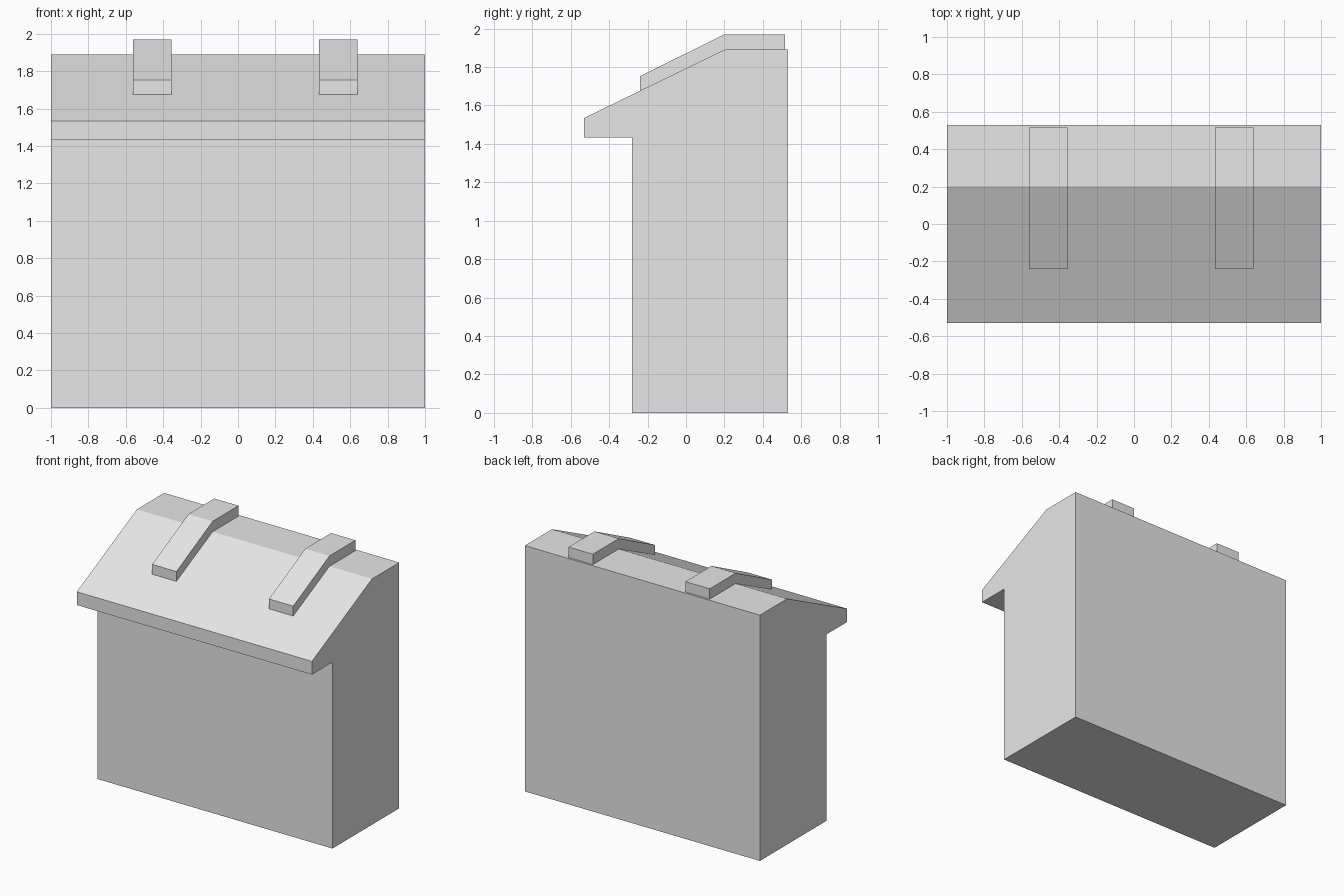
import bpy, bmesh

if "Cube" in bpy.data.objects:
    bpy.data.objects.remove(bpy.data.objects["Cube"])

grey = bpy.data.materials.new("plain_grey")
grey.diffuse_color = (0.8, 0.8, 0.8, 1)
grey.use_nodes = True
grey.node_tree.nodes["Principled BSDF"].inputs["Base Color"].default_value = grey.diffuse_color


def extrude_profile(name, profile, x0, x1):
    """Extrude a side profile of (y, z) points from x0 to x1."""
    bm = bmesh.new()
    face = bm.faces.new([bm.verts.new((x0, y, z)) for y, z in profile])
    res = bmesh.ops.extrude_face_region(bm, geom=[face])
    verts = [v for v in res["geom"] if isinstance(v, bmesh.types.BMVert)]
    bmesh.ops.translate(bm, vec=(x1 - x0, 0, 0), verts=verts)
    bmesh.ops.recalc_face_normals(bm, faces=bm.faces[:])
    mesh = bpy.data.meshes.new(name)
    bm.to_mesh(mesh)
    bm.free()
    mesh.materials.append(grey)
    obj = bpy.data.objects.new(name, mesh)
    bpy.context.collection.objects.link(obj)
    return obj


# Body with sloped top and front overhang
extrude_profile("body", [(-0.28, 0), (0.53, 0), (0.53, 1.89), (0.2, 1.89),
                         (-0.53, 1.535), (-0.53, 1.433), (-0.28, 1.433)], -1, 1)

# Two bent straps lying on the top
strap = [(-0.24, 1.674), (0.2, 1.888), (0.515, 1.888),
         (0.515, 1.97), (0.2, 1.97), (-0.24, 1.752)]
for name, x in (("left_strap", -0.562), ("right_strap", 0.432)):
    extrude_profile(name, strap, x, x + 0.206)
